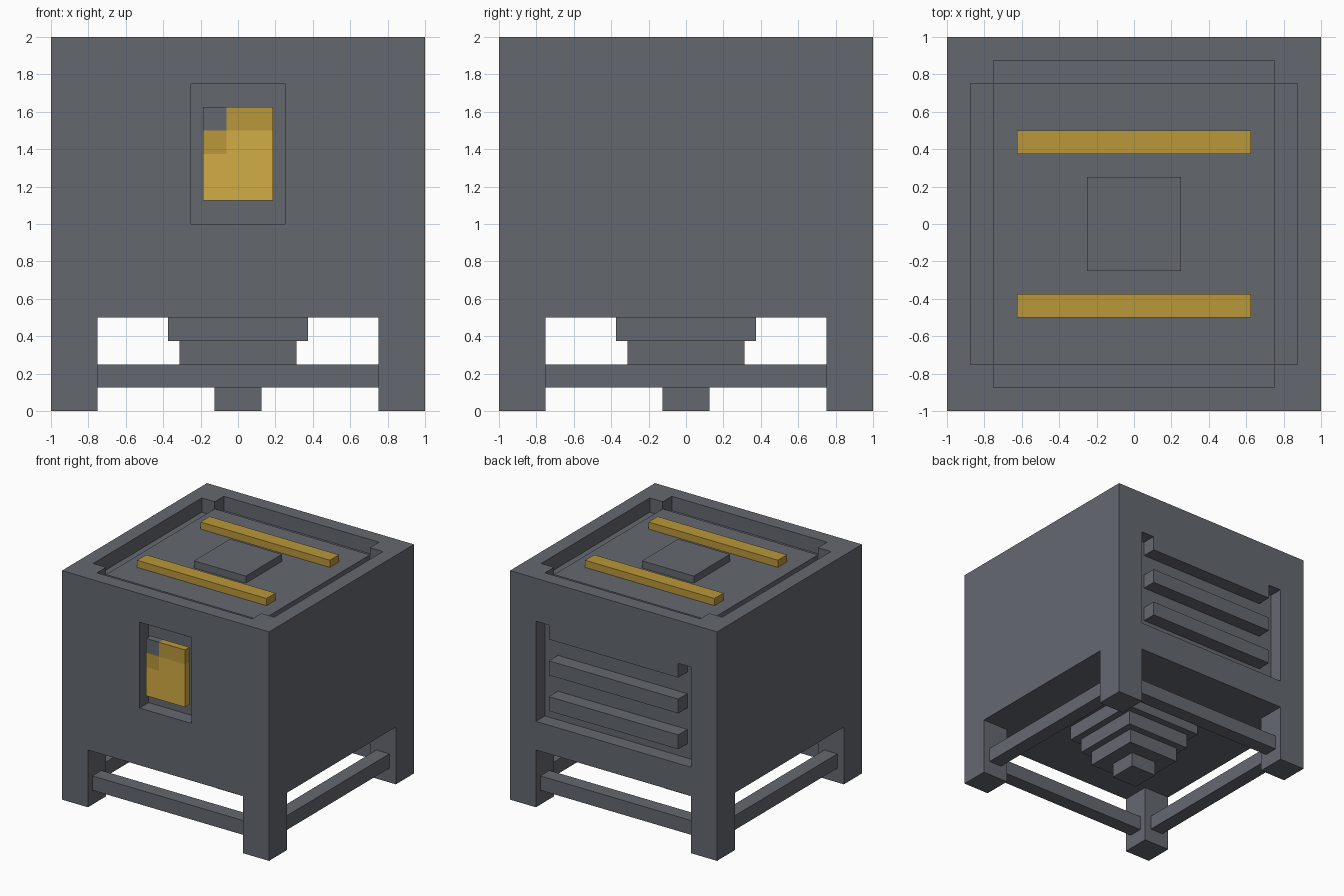
import bpy
import bmesh
from mathutils import Vector

if "Cube" in bpy.data.objects:
    bpy.data.objects.remove(bpy.data.objects["Cube"], do_unlink=True)


def material(name, color):
    mat = bpy.data.materials.new(name)
    mat.use_nodes = True
    mat.diffuse_color = (*color, 1)
    mat.node_tree.nodes["Principled BSDF"].inputs["Base Color"].default_value = (*color, 1)
    return mat


grey = material("slate grey", (0.127, 0.138, 0.159))
gold = material("dark gold", (0.491, 0.309, 0.042))
bright = material("bright gold", (0.651, 0.413, 0.058))


def box(name, low, high, mat=grey):
    """Box spanning two opposite corners."""
    low, high = Vector(low), Vector(high)
    bm = bmesh.new()
    bmesh.ops.create_cube(bm, size=1)
    for v in bm.verts:
        v.co = (low + high) / 2 + v.co * (high - low)
    mesh = bpy.data.meshes.new(name)
    bm.to_mesh(mesh)
    bm.free()
    obj = bpy.data.objects.new(name, mesh)
    bpy.context.scene.collection.objects.link(obj)
    mesh.materials.append(mat)
    return obj


def cut(target, low, high):
    """Subtract a box from the target."""
    cutter = box("cutter", low, high)
    cutter.hide_render = True
    mod = target.modifiers.new("cut", "BOOLEAN")
    mod.operation = "DIFFERENCE"
    mod.solver = "EXACT"
    mod.object = cutter
    bpy.context.view_layer.objects.active = target
    bpy.ops.object.modifier_apply(modifier=mod.name)
    bpy.data.objects.remove(cutter, do_unlink=True)


# Main casing with four corner legs
body = box("body", (-1, -1, 0), (1, 1, 2))
cut(body, (-0.75, -1.2, -0.2), (0.75, 1.2, 0.5))
cut(body, (-1.2, -0.75, -0.2), (1.2, 0.75, 0.5))

# Notched recess in the top
cut(body, (-0.75, -0.875, 1.875), (0.75, 0.875, 2.2))
cut(body, (-0.875, -0.75, 1.875), (0.875, 0.75, 2.2))

# Front window recess and rear vent recess
cut(body, (-0.25, -1.2, 1), (0.25, -0.875, 1.75))
cut(body, (-0.75, 0.875, 0.75), (0.75, 1.2, 1.625))

# Lid plate, centre block and gold bars
box("lid_plate", (-0.75, -0.75, 1.875), (0.75, 0.75, 1.9375))
box("lid_block", (-0.25, -0.25, 1.9375), (0.25, 0.25, 2))
for side, y in (("front", -0.5), ("back", 0.375)):
    box(side + "_lid_bar", (-0.625, y, 1.9375), (0.625, y + 0.125, 2), gold)

# Rear vent slats
for i in range(3):
    z = 0.875 + i * 0.3125
    box(f"vent_slat_{i + 1}", (-0.625, 0.875, z), (0.625, 1, z + 0.125))

# Rails between the legs
for low_name, high_name, s in (("front", "right", -1), ("back", "left", 1)):
    a, b = sorted((s * 0.8125, s * 0.9375))
    box(low_name + "_rail", (-0.75, a, 0.125), (0.75, b, 0.25))
    box(high_name + "_rail", (a, -0.75, 0.125), (b, 0.75, 0.25))

# Stepped nozzle underneath
for i, r in enumerate((0.125, 0.25, 0.3125, 0.375)):
    box(f"nozzle_step_{i + 1}", (-r, -r, i / 8), (r, r, (i + 1) / 8))

# Front gauge panel, split into coloured areas
panel = box("gauge_panel", (-0.1875, -1, 1.125), (0.1875, -0.9375, 1.625), bright)
panel.data.materials.append(gold)
panel.data.materials.append(grey)
bm = bmesh.new()
bm.from_mesh(panel.data)
for co, no in (((-0.0625, 0, 0), (1, 0, 0)), ((0, 0, 1.5), (0, 0, 1)), ((0, 0, 1.375), (0, 0, 1))):
    bmesh.ops.bisect_plane(bm, geom=bm.verts[:] + bm.edges[:] + bm.faces[:],
                           plane_co=co, plane_no=no)
for f in bm.faces:
    c = f.calc_center_median()
    left = c.x < -0.0625
    if left and c.z > 1.5:
        f.material_index = 2
    elif c.z > 1.5 or (left and c.z > 1.375):
        f.material_index = 1
bm.to_mesh(panel.data)
bm.free()
